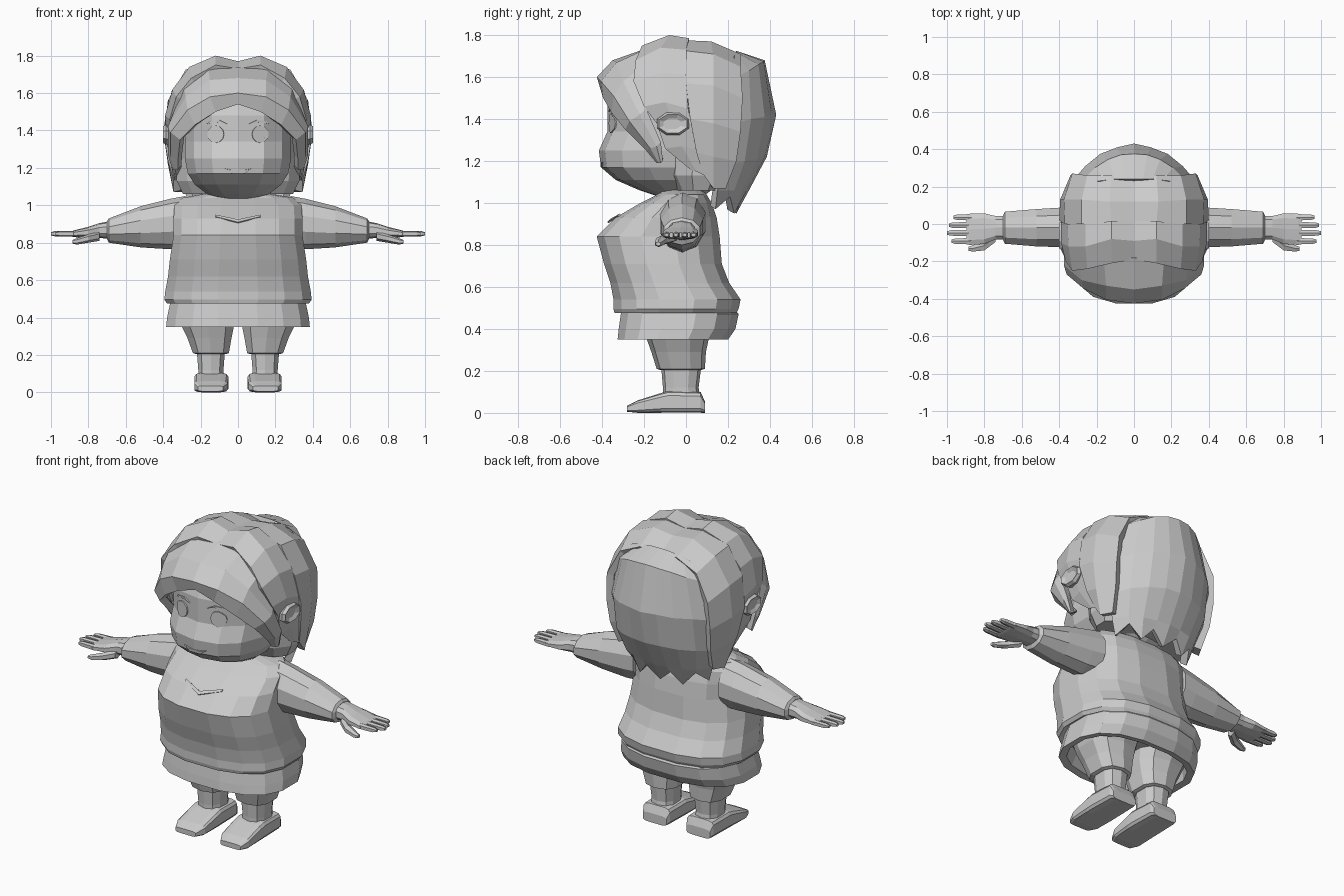
import bpy, bmesh, math
from mathutils import Vector
from mathutils.bvhtree import BVHTree

clay = bpy.data.materials.new("light_grey")
clay.diffuse_color = (0.6, 0.6, 0.6, 1)


def finish(name, bm, mirror=False, shell=0.0):
    me = bpy.data.meshes.new(name)
    bm.to_mesh(me)
    bm.free()
    me.materials.append(clay)
    ob = bpy.data.objects.new(name, me)
    bpy.context.collection.objects.link(ob)
    if mirror:
        m = ob.modifiers.new("mirror", 'MIRROR')
        m.use_clip = True
    if shell:
        s = ob.modifiers.new("shell", 'SOLIDIFY')
        s.thickness, s.offset = shell, -1
    return ob


def loft(name, rings, n=12, axis='z', p=2.0, mirror=False):
    """Rings are (station, u_min, u_max, v_min, v_max) along z (u=x, v=y), x (u=y, v=z) or y (u=x, v=z)."""
    bm = bmesh.new()
    loops = []
    for t, u0, u1, v0, v1 in rings:
        loop = []
        for i in range(n):
            a = 2 * math.pi * (i + 0.5) / n
            c, s = math.cos(a), math.sin(a)
            u = (u0 + u1) / 2 + (u1 - u0) / 2 * math.copysign(abs(c) ** (2 / p), c)
            v = (v0 + v1) / 2 + (v1 - v0) / 2 * math.copysign(abs(s) ** (2 / p), s)
            co = {'z': (u, v, t), 'x': (t, u, v), 'y': (u, t, v)}[axis]
            loop.append(bm.verts.new(co))
        loops.append(loop)
    for a, b in zip(loops, loops[1:]):
        for i in range(n):
            bm.faces.new((a[i], a[(i + 1) % n], b[(i + 1) % n], b[i]))
    bm.faces.new(loops[0])
    bm.faces.new(loops[-1])
    bmesh.ops.recalc_face_normals(bm, faces=bm.faces)
    return finish(name, bm, mirror)


def lock(name, rows, shell=0.04):
    """Mirrored sheet of hair, thickened towards the head."""
    bm = bmesh.new()
    grid = [[bm.verts.new(co) for co in row] for row in rows]
    for a, b in zip(grid, grid[1:]):
        for i in range(len(a) - 1):
            bm.faces.new((a[i], a[i + 1], b[i + 1], b[i]))
    bm.normal_update()
    centre = Vector((0, 0, 1.4))
    if sum(f.normal.dot(f.calc_center_median() - centre) for f in bm.faces) < 0:
        bmesh.ops.reverse_faces(bm, faces=bm.faces)
    return finish(name, bm, True, shell)


# Head
head = loft("head", [
    (1.03, -.10, .10, -.13, .08), (1.06, -.17, .17, -.22, .12), (1.11, -.235, .235, -.335, .18),
    (1.17, -.275, .275, -.405, .22), (1.25, -.29, .29, -.415, .24), (1.34, -.29, .29, -.375, .25),
    (1.48, -.29, .29, -.375, .25), (1.60, -.25, .25, -.33, .22), (1.69, -.14, .14, -.2, .15)], 14, p=2.3)
loft("neck", [(.98, -.13, .13, -.12, .09), (1.09, -.12, .12, -.11, .08)], 10)

# Face details, laid on the front of the head
bpy.context.view_layer.update()
skin = BVHTree.FromObject(head, bpy.context.evaluated_depsgraph_get())


def plate(name, outline, mirror=True):
    bm = bmesh.new()
    vs = []
    for x, z in outline:
        hit = skin.ray_cast(Vector((x, -2, z)), Vector((0, 1, 0)))[0]
        vs.append(bm.verts.new((x, (hit.y if hit else -.36) - .008, z)))
    f = bm.faces.new(vs)
    f.normal_update()
    if f.normal.y > 0:
        f.normal_flip()
    ob = finish(name, bm, mirror, .008)
    return ob


plate("eye", [(.12 + .044 * math.cos(i * math.pi / 6), 1.38 + .046 * math.sin(i * math.pi / 6))
              for i in range(12)])
plate("eyebrow", [(.06, 1.435), (.10, 1.455), (.15, 1.45), (.17, 1.435), (.15, 1.44), (.10, 1.445)])
plate("mouth", [(-.07, 1.195), (-.035, 1.17), (.035, 1.17), (.07, 1.195), (.035, 1.188), (-.035, 1.188)], False)

# Ears
loft("ear", [(.33, -.12, 0, 1.33, 1.41), (.385, -.145, .02, 1.32, 1.435), (.402, -.135, .01, 1.33, 1.425),
             (.39, -.11, -.02, 1.35, 1.405)], 8, 'x', mirror=True)

# Hair
loft("hair_base", [
    (1.06, -.30, .30, -.06, .20), (1.13, -.335, .335, -.11, .27), (1.25, -.345, .345, -.13, .33),
    (1.42, -.355, .355, -.2, .36), (1.56, -.33, .33, -.27, .33), (1.67, -.24, .24, -.25, .26),
    (1.73, -.12, .12, -.16, .15)], 14, p=2.3)
lock("fringe", [
    [(0, -.18, 1.74), (0, -.35, 1.68), (0, -.425, 1.60), (0, -.40, 1.54)],
    [(.16, -.2, 1.73), (.15, -.33, 1.67), (.15, -.405, 1.58), (.12, -.395, 1.50)],
    [(.29, -.23, 1.63), (.28, -.30, 1.58), (.27, -.345, 1.51), (.23, -.355, 1.43)],
    [(.36, -.19, 1.45), (.375, -.22, 1.42), (.36, -.27, 1.39), (.31, -.29, 1.35)],
    [(.37, -.12, 1.29), (.375, -.14, 1.27), (.36, -.17, 1.26), (.32, -.19, 1.25)],
    [(.35, -.11, 1.2), (.35, -.12, 1.19), (.34, -.13, 1.19), (.32, -.14, 1.19)]])
lock("hair_crown", [
    [(0, -.19, 1.73), (0, -.09, 1.77), (0, .015, 1.76)],
    [(.12, -.21, 1.75), (.12, -.08, 1.80), (.12, .015, 1.785)],
    [(.25, -.24, 1.68), (.26, -.12, 1.74), (.26, 0, 1.73)],
    [(.33, -.25, 1.58), (.35, -.12, 1.62), (.355, 0, 1.61)],
    [(.365, -.20, 1.46), (.39, -.1, 1.48), (.39, .01, 1.45)],
    [(.36, -.14, 1.38), (.38, -.06, 1.39), (.385, .03, 1.36)],
    [(.35, -.10, 1.26), (.365, -.02, 1.27), (.365, .06, 1.25)],
    [(.33, .02, 1.16), (.34, .05, 1.15), (.34, .09, 1.13)]])
lock("hair_side", [
    [(0, .0, 1.76), (0, .12, 1.755), (0, .25, 1.69)],
    [(.12, 0, 1.775), (.13, .12, 1.77), (.12, .26, 1.71)],
    [(.28, 0, 1.725), (.28, .13, 1.71), (.25, .26, 1.65)],
    [(.37, 0, 1.57), (.375, .13, 1.56), (.33, .27, 1.5)],
    [(.40, .02, 1.40), (.395, .13, 1.38), (.34, .26, 1.34)],
    [(.375, .05, 1.24), (.375, .13, 1.22), (.33, .24, 1.2)],
    [(.345, .08, 1.14), (.345, .13, 1.07), (.31, .19, 1.07)]])
lock("hair_back", [
    [(0, .24, 1.725), (.05, .24, 1.725), (.10, .24, 1.72), (.15, .235, 1.71), (.19, .23, 1.70)],
    [(0, .375, 1.68), (.07, .37, 1.675), (.14, .345, 1.66), (.21, .30, 1.63), (.27, .24, 1.60)],
    [(0, .43, 1.42), (.09, .41, 1.42), (.18, .375, 1.41), (.26, .31, 1.4), (.33, .23, 1.38)],
    [(0, .385, 1.22), (.09, .375, 1.22), (.18, .34, 1.21), (.26, .28, 1.2), (.32, .18, 1.18)],
    [(0, .30, 1.06), (.08, .29, 1.06), (.16, .27, 1.06), (.23, .23, 1.06), (.28, .15, 1.06)],
    [(0, .24, .95), (.08, .26, 1.02), (.14, .23, .95), (.21, .21, 1.03), (.25, .14, .97)]])

# Tunic, with a turned-in hem
loft("tunic", [
    (.50, -.34, .34, -.31, .21), (.475, -.385, .385, -.345, .245), (.495, -.40, .40, -.35, .255),
    (.54, -.395, .395, -.35, .265), (.62, -.38, .38, -.365, .21), (.71, -.37, .37, -.395, .175),
    (.84, -.35, .35, -.43, .165), (.93, -.35, .35, -.34, .15), (1.0, -.345, .345, -.22, .125),
    (1.04, -.30, .30, -.14, .10), (1.065, -.16, .16, -.12, .08)], 16, p=2.5)

# Neckline notch
bm = bmesh.new()
for s in (-1, 1):
    q = [bm.verts.new(v) for v in ((0, -.375, .91), (s * .12, -.325, .94), (s * .12, -.315, .95), (0, -.36, .925))]
    bm.faces.new(q if s > 0 else q[::-1])
finish("neckline", bm, shell=.008)

# Skirt, hollow underneath
loft("skirt", [
    (.52, -.35, .35, -.31, .22), (.47, -.37, .37, -.315, .255), (.40, -.385, .385, -.325, .24),
    (.35, -.39, .39, -.33, .205), (.355, -.35, .35, -.29, .17), (.42, -.33, .33, -.26, .17)], 16, p=2.5)

# Trouser legs, calves, shoes
loft("trouser_leg", [
    (.44, .005, .335, -.21, .15), (.36, .015, .31, -.19, .11), (.29, .03, .275, -.165, .095),
    (.21, .045, .245, -.14, .09), (.205, .06, .23, -.125, .075)], 10, p=2.6, mirror=True)
loft("calf", [(.24, .065, .225, -.12, .075), (.12, .075, .215, -.11, .06), (.06, .07, .215, -.11, .07)],
     10, p=2.6, mirror=True)
loft("shoe", [
    (.09, .065, .22, 0, .055), (.07, .055, .23, 0, .10), (-.08, .05, .235, 0, .105),
    (-.12, .05, .235, 0, .095), (-.23, .055, .235, 0, .06), (-.28, .08, .215, .005, .035)],
     12, 'y', p=5, mirror=True)

# Arms: sleeve, hand, fingers, thumb
loft("sleeve", [
    (.28, -.13, .10, .77, 1.05), (.36, -.13, .095, .765, 1.035), (.52, -.125, .085, .775, .995),
    (.69, -.11, .07, .80, .93), (.70, -.09, .05, .82, .915)], 10, 'x', mirror=True)
loft("hand", [
    (.66, -.085, .045, .82, .92), (.74, -.085, .045, .825, .905), (.80, -.11, .06, .825, .885),
    (.88, -.115, .058, .83, .865), (.895, -.105, .05, .835, .86)], 10, 'x', p=2.6, mirror=True)
for i, (y, tip) in enumerate([(.036, .965), (-.006, .99), (-.048, 1.0), (-.092, .975)]):
    loft(f"finger_{i + 1}", [
        (.86, y - .019, y + .019, .832, .864), (tip - .02, y - .016, y + .016, .834, .862),
        (tip, y - .010, y + .010, .84, .856)], 6, 'x', p=3, mirror=True)
loft("thumb", [
    (.74, -.10, -.04, .81, .86), (.80, -.145, -.085, .80, .845), (.86, -.15, -.11, .79, .825),
    (.885, -.145, -.12, .795, .815)], 6, 'x', mirror=True)
